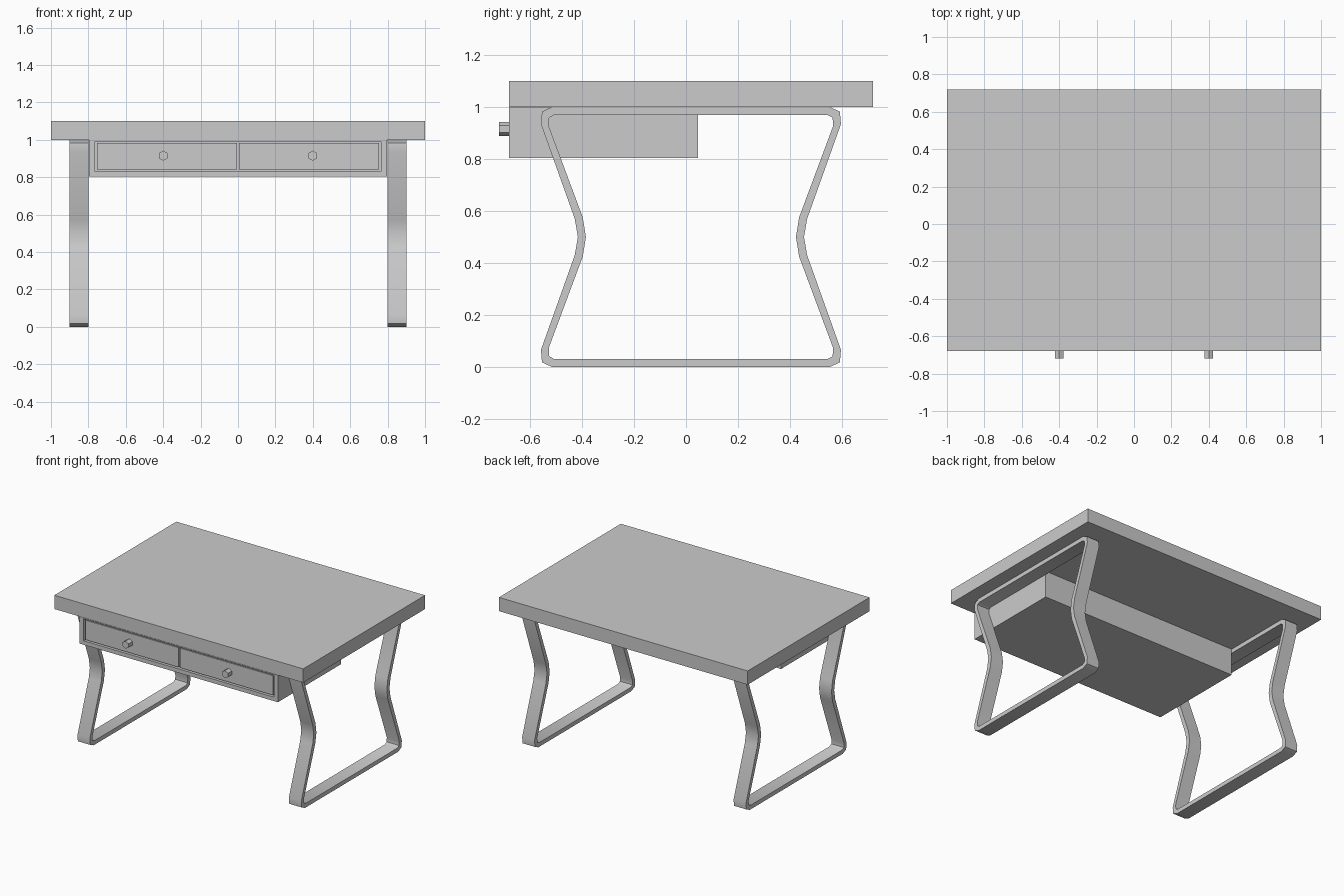
import bpy, bmesh, math

if "Cube" in bpy.data.objects:
    bpy.data.objects.remove(bpy.data.objects["Cube"])


def finish(name, bm, smooth=None):
    bmesh.ops.recalc_face_normals(bm, faces=bm.faces[:])
    me = bpy.data.meshes.new(name)
    bm.to_mesh(me)
    bm.free()
    ob = bpy.data.objects.new(name, me)
    bpy.context.collection.objects.link(ob)
    if smooth:
        bpy.ops.object.select_all(action='DESELECT')
        ob.select_set(True)
        bpy.context.view_layer.objects.active = ob
        bpy.ops.object.shade_smooth_by_angle(angle=math.radians(smooth))
    return ob


def box_mesh(x, y, z):
    bm = bmesh.new()
    bmesh.ops.create_cube(bm, size=1)
    for v in bm.verts:
        v.co = [r[0] if c < 0 else r[1] for c, r in zip(v.co, (x, y, z))]
    return bm


def box(name, x, y, z):
    return finish(name, box_mesh(x, y, z))


# Tabletop
box("tabletop", (-1, 1), (-0.68, 0.72), (1.0, 1.1))

# Drawer housing with a shallow opening in its front face
bm = box_mesh((-0.797, 0.797), (-0.68, 0.047), (0.803, 0.998))
bm.normal_update()
front = min(bm.faces, key=lambda f: f.calc_center_median().y)
bmesh.ops.inset_region(bm, faces=[front], thickness=0.01)
for v in front.verts:
    v.co.x = math.copysign(0.765, v.co.x)
    v.co.z = 0.99 if v.co.z > 0.9 else 0.832
sunk = bmesh.ops.extrude_face_region(bm, geom=[front])["geom"]
bmesh.ops.translate(bm, vec=(0, 0.03, 0),
                    verts=[g for g in sunk if isinstance(g, bmesh.types.BMVert)])
if front.is_valid:
    bmesh.ops.delete(bm, geom=[front], context='FACES_ONLY')
finish("drawer_housing", bm)

# Drawer fronts and hexagonal knobs
for side, s in (("left", -1), ("right", 1)):
    box(f"{side}_drawer_front", sorted((s * 0.005, s * 0.755)),
        (-0.675, -0.65), (0.841, 0.983))
    bpy.ops.mesh.primitive_cylinder_add(vertices=6, radius=0.027, depth=0.05,
                                        location=(s * 0.4, -0.695, 0.915),
                                        rotation=(math.pi / 2, 0, 0))
    bpy.context.object.name = f"{side}_drawer_knob"

# Waisted loop legs: quarter profiles (half width, height), mirrored twice
OUTER = [(0.535, 0), (0.573, 0.018), (0.577, 0.066), (0.447, 0.43), (0.435, 0.5)]
INNER = [(0.525, 0.03), (0.545, 0.041), (0.547, 0.073), (0.416, 0.425), (0.404, 0.5)]


def loop(quarter):
    right = quarter + [(u, 1 - z) for u, z in quarter[-2::-1]]
    return right + [(-u, z) for u, z in reversed(right)]


def leg(name, x0, x1):
    bm = bmesh.new()
    rings = [[bm.verts.new((x, 0.019 + u, z)) for u, z in loop(q)]
             for q, x in ((OUTER, x0), (OUTER, x1), (INNER, x1), (INNER, x0))]
    n = len(rings[0])
    for a, b in zip(rings, rings[1:] + rings[:1]):
        for i in range(n):
            j = (i + 1) % n
            bm.faces.new((a[i], a[j], b[j], b[i]))
    finish(name, bm, 45)


leg("left_leg_loop", -0.9, -0.8)
leg("right_leg_loop", 0.8, 0.9)
